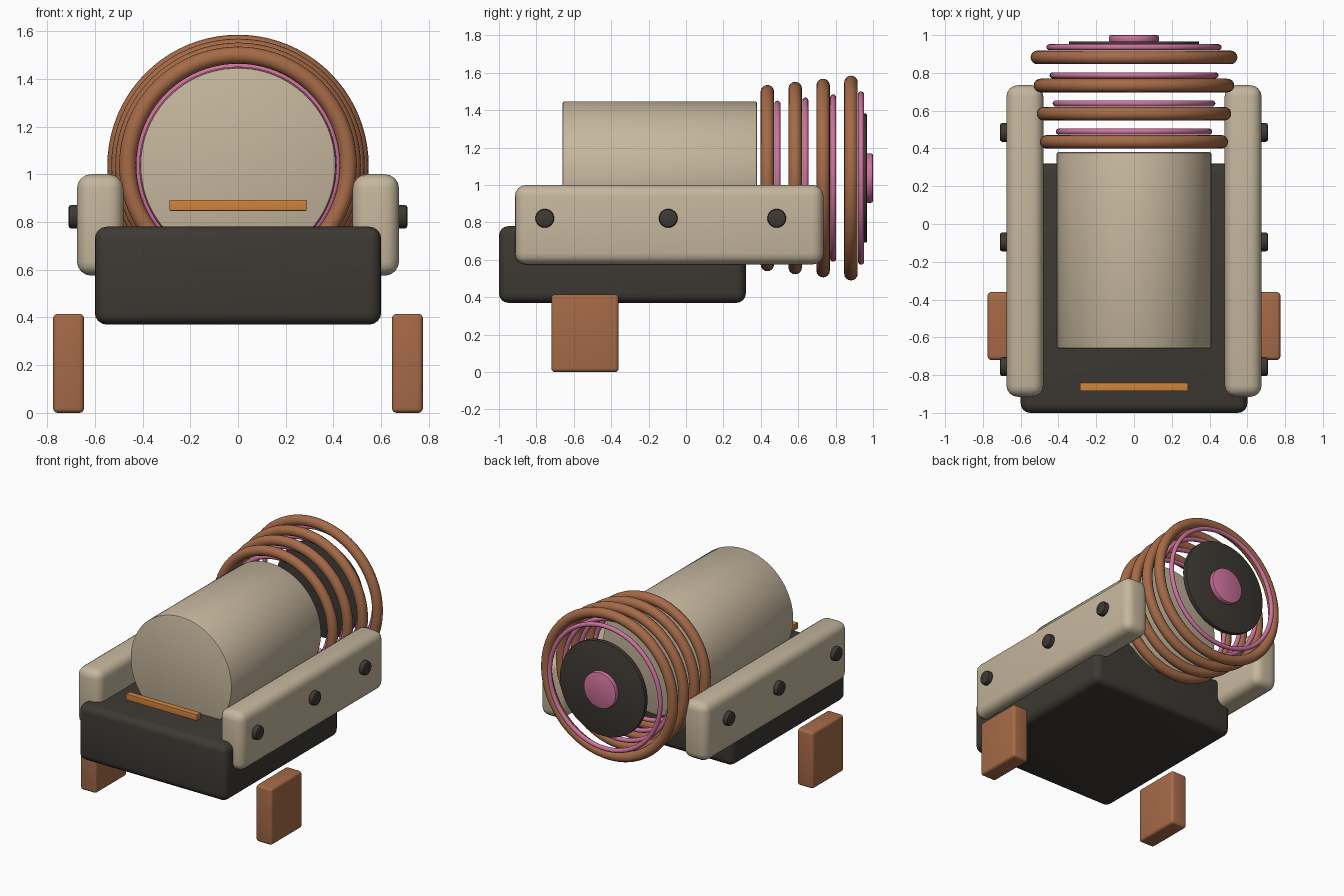
import bpy
import math

cube = bpy.data.objects.get("Cube")
if cube:
    bpy.data.objects.remove(cube, do_unlink=True)


def material(name, rgb):
    m = bpy.data.materials.new(name)
    m.use_nodes = True
    m.diffuse_color = (*rgb, 1)
    m.node_tree.nodes["Principled BSDF"].inputs["Base Color"].default_value = (*rgb, 1)
    return m


TAN = material("warm tan", (0.56, 0.47, 0.34))
BROWN = material("copper brown", (0.38, 0.145, 0.065))
DARK = material("charcoal", (0.047, 0.041, 0.034))
PINK = material("rose pink", (0.62, 0.17, 0.34))
ORANGE = material("amber", (0.62, 0.23, 0.045))

AXIS_Z = 1.037  # height of the barrel axis


def finish(name, mat, bevel=0, segments=4):
    ob = bpy.context.object
    ob.name = name
    ob.data.materials.append(mat)
    bpy.ops.object.transform_apply(location=False, rotation=True, scale=True)
    if bevel:
        mod = ob.modifiers.new("rounded edges", "BEVEL")
        mod.width = bevel
        mod.segments = segments
        mod.limit_method = "ANGLE"
        mod.angle_limit = math.radians(40)
        bpy.ops.object.modifier_apply(modifier=mod.name)
    bpy.ops.object.shade_smooth_by_angle(angle=math.radians(35))
    return ob


def box(name, mat, x, y, z, bevel):
    """Rounded box from its (min, max) extent on each axis."""
    spans = (x, y, z)
    bpy.ops.mesh.primitive_cube_add(size=1, location=[(a + b) / 2 for a, b in spans])
    bpy.context.object.scale = [b - a for a, b in spans]
    return finish(name, mat, bevel)


def cylinder(name, mat, radius, centre, depth, axis, bevel, sides=64):
    turn = (math.pi / 2, 0, 0) if axis == "y" else (0, math.pi / 2, 0)
    bpy.ops.mesh.primitive_cylinder_add(
        vertices=sides, radius=radius, depth=depth, location=centre, rotation=turn)
    return finish(name, mat, bevel, 2)


def ring(name, mat, outer, tube, y):
    bpy.ops.mesh.primitive_torus_add(
        major_radius=outer - tube, minor_radius=tube, major_segments=80,
        minor_segments=16, location=(0, y, AXIS_Z), rotation=(math.pi / 2, 0, 0))
    return finish(name, mat)


# Body
box("base", DARK, (-0.6, 0.6), (-1, 0.32), (0.37, 0.78), 0.05)
cylinder("barrel", TAN, 0.41, (0, -0.14, AXIS_Z), 1.04, "y", 0.01, 96)
box("front_bar", ORANGE, (-0.287, 0.287), (-0.885, -0.84), (0.847, 0.893), 0.004)

# Side rails with bolts, and feet
for side, s in (("left", 1), ("right", -1)):
    box(side + "_rail", TAN, sorted((s * 0.48, s * 0.675)), (-0.915, 0.735), (0.575, 1.0), 0.06)
    box(side + "_foot", BROWN, sorted((s * 0.645, s * 0.775)), (-0.72, -0.36), (0, 0.415), 0.02)
    for i, y in enumerate((-0.755, -0.095, 0.485)):
        cylinder(f"{side}_bolt_{i + 1}", DARK, 0.05, (s * 0.685, y, 0.822), 0.05, "x", 0.012, 32)

# Widening coil rings, each with a thin inner ring behind it
for i in range(4):
    y = 0.435 + 0.149 * i
    ring(f"coil_ring_{i + 1}", BROWN, 0.498 + 0.0165 * i, 0.036, y)
    ring(f"inner_ring_{i + 1}", PINK, 0.414 + 0.0165 * i, 0.016, y + 0.054)

# Rear disc and hub
cylinder("rear_disc", DARK, 0.345, (0, 0.95, AXIS_Z), 0.034, "y", 0.006)
cylinder("rear_hub", PINK, 0.132, (0, 0.98, AXIS_Z), 0.04, "y", 0.01, 48)
